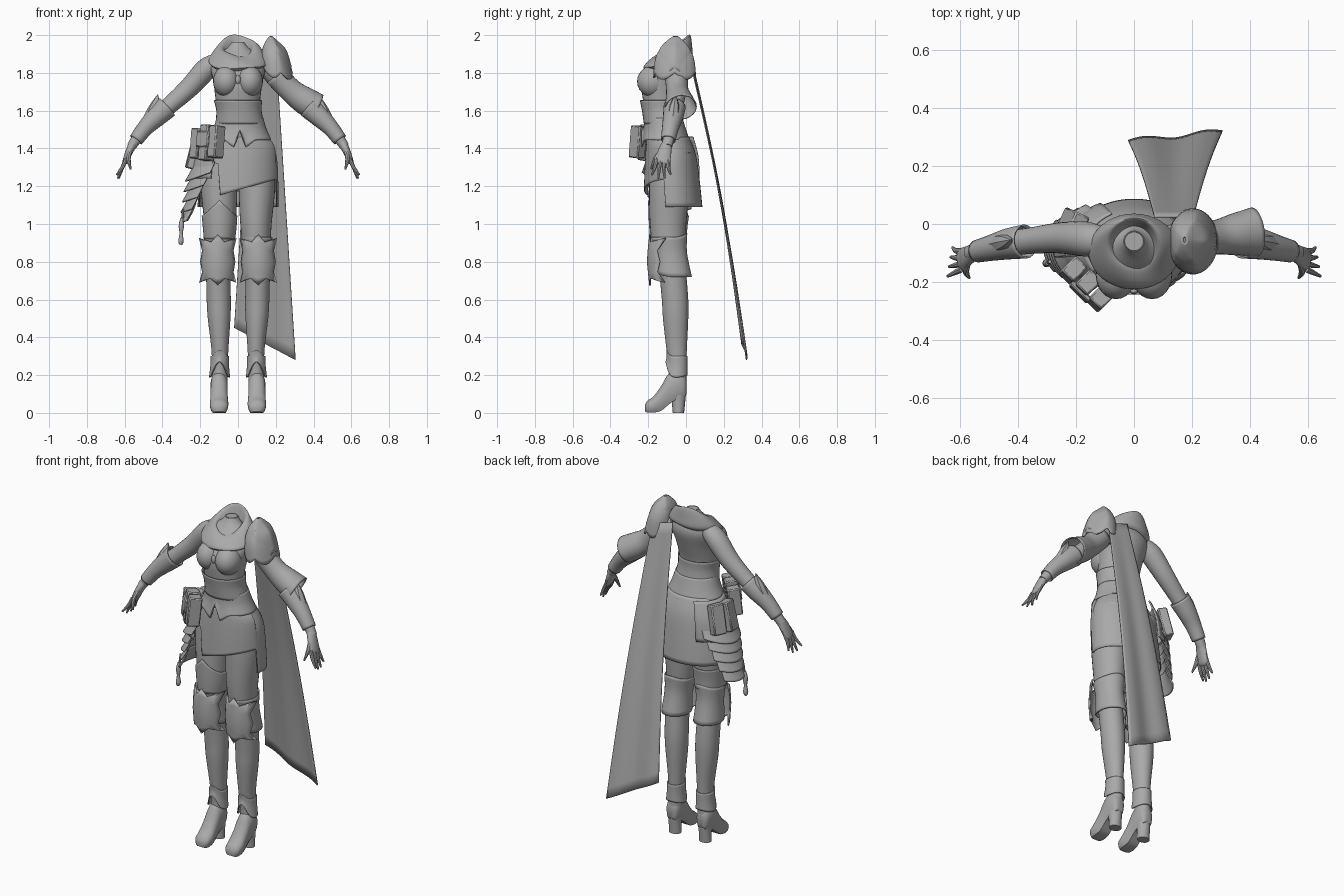
import bpy, bmesh, math
from mathutils import Vector, Matrix

grey = bpy.data.materials.new("plain grey")
grey.diffuse_color = (0.4, 0.4, 0.4, 1)
TAU = 2 * math.pi


def finish(name, bm, thick=0):
    bmesh.ops.recalc_face_normals(bm, faces=bm.faces[:])
    me = bpy.data.meshes.new(name)
    bm.to_mesh(me)
    bm.free()
    ob = bpy.data.objects.new(name, me)
    bpy.context.collection.objects.link(ob)
    me.materials.append(grey)
    if thick:
        m = ob.modifiers.new("thickness", 'SOLIDIFY')
        m.thickness, m.offset = thick, 0
    return ob


def loft(name, rings, closed=True, cap=True, thick=0):
    bm = bmesh.new()
    vs = [[bm.verts.new(p) for p in r] for r in rings]
    n = len(vs[0])
    for a, b in zip(vs, vs[1:]):
        for i in range(n if closed else n - 1):
            j = (i + 1) % n
            bm.faces.new((a[i], a[j], b[j], b[i]))
    if cap:
        bm.faces.new(vs[0])
        bm.faces.new(vs[-1])
    return finish(name, bm, thick)


def spline(keys, m):
    # smooth interpolation of number tuples
    out = []
    for i in range(len(keys) - 1):
        p = [keys[max(0, min(len(keys) - 1, i + k))] for k in (-1, 0, 1, 2)]
        for s in range(m):
            t = s / m
            out.append([b + t * (c - a) / 2 + t * t * (2 * a - 5 * b + 4 * c - d) / 2
                        + t ** 3 * (3 * b - a - 3 * c + d) / 2 for a, b, c, d in zip(*p)])
    return out + [list(keys[-1])]


def stack(name, keys, m=4, n=32, cap=True, thick=0, shift=None, span=(0, TAU), side=1):
    # keys: z, centre x, centre y, radius x, radius y; shift moves the lower edge
    rows = spline(keys, m)
    full = span[1] - span[0] > 6.2
    rings = []
    for k, (z, cx, cy, rx, ry) in enumerate(rows):
        t = k / (len(rows) - 1)
        ring = []
        for i in range(n):
            a = span[0] + (span[1] - span[0]) * i / (n if full else n - 1)
            c, s = math.cos(a), math.sin(a)
            ring.append((side * (cx + rx * c), cy + ry * s, z + (shift(c, s, t) if shift else 0)))
        rings.append(ring)
    return loft(name, rings, full, cap and full, thick)


def tube(name, keys, m=4, n=20, cap=True, thick=0, side=1):
    # keys: x, y, z, radius in the xz plane, radius across
    rows = spline(keys, m)
    pts = [Vector(r[:3]) for r in rows]
    rings = []
    for i, r in enumerate(rows):
        d = (pts[min(i + 1, len(pts) - 1)] - pts[max(i - 1, 0)]).normalized()
        u = d.cross(Vector((0, 1, 0))).normalized()
        v = d.cross(u)
        ring = [pts[i] + u * r[3] * math.cos(TAU * k / n) + v * r[4] * math.sin(TAU * k / n) for k in range(n)]
        rings.append([(side * p.x, p.y, p.z) for p in ring])
    return loft(name, rings, True, cap, thick)


def ball(name, loc, size, seg=24):
    bm = bmesh.new()
    bmesh.ops.create_uvsphere(bm, u_segments=seg, v_segments=seg // 2, radius=1,
                              matrix=Matrix.Translation(loc) @ Matrix.Diagonal((*size, 1)))
    return finish(name, bm)


def box(name, loc, size, yaw, tilt=0):
    bm = bmesh.new()
    bmesh.ops.create_cube(bm, size=1, matrix=Matrix.Translation(loc) @ Matrix.Rotation(yaw, 4, 'Z')
                          @ Matrix.Rotation(tilt, 4, 'X') @ Matrix.Diagonal((*size, 1)))
    bmesh.ops.bevel(bm, geom=bm.edges[:], offset=0.006, segments=1, affect='EDGES')
    return finish(name, bm)


# torso, corset and chest
stack("torso", [(1.30, 0, -.08, .17, .115), (1.45, .01, -.095, .145, .105), (1.57, .01, -.125, .112, .09),
                (1.65, 0, -.13, .117, .097), (1.75, 0, -.12, .13, .115), (1.83, 0, -.09, .146, .107),
                (1.88, 0, -.075, .13, .085), (1.93, 0, -.065, .06, .05), (1.96, 0, -.06, .036, .036)])
stack("corset", [(1.655, 0, -.135, .125, .106), (1.60, .005, -.13, .117, .1), (1.53, .01, -.12, .126, .1)],
      cap=False, thick=.006)
for s in (-1, 1):
    ball("chest_cup", (s * .062, -.175, 1.755), (.07, .084, .083))
ball("chest_clasp", (0, -.232, 1.765), (.014, .01, .025), 12)


def hem(c, s, t):
    if s > -.5:
        return 0
    return t * t * (.05 - .09 * min(1, abs(c) / .2) + .04 * min(1, max(0, abs(c) - .2) / .3))


stack("jacket_hem", [(1.56, .01, -.12, .12, .098), (1.5, .01, -.112, .138, .108), (1.445, .01, -.11, .163, .125)],
      n=64, cap=False, thick=.008, shift=hem)


# skirt with stepped lower edge
def skirt_edge(c, s, t):
    if s > -.3:
        return .01 * t
    return (.24 if c < -.5 else .1 + .06 * c) * t


stack("skirt", [(1.46, .01, -.095, .147, .108), (1.36, .01, -.08, .19, .13), (1.22, .005, -.073, .205, .143),
                (1.08, 0, -.068, .212, .152)], n=96, cap=False, thick=.006, shift=skirt_edge)

# neck and cowl
stack("neck", [(1.86, 0, -.07, .04, .04), (1.955, 0, -.06, .036, .036), (1.952, 0, -.06, .03, .03),
               (1.90, 0, -.06, .028, .028)], m=2)
rings = []
for cy, rx, ry, z, tilt in spline([(-.085, .13, .105, 1.84, .04), (-.095, .156, .13, 1.86, .04),
                                   (-.087, .14, .12, 1.895, .045), (-.075, .108, .102, 1.933, .055),
                                   (-.066, .086, .085, 1.944, .055), (-.062, .068, .07, 1.925, .05),
                                   (-.06, .045, .045, 1.87, .02)], 4):
    rings.append([(rx * math.cos(a), cy + ry * math.sin(a), z + tilt * math.sin(a) + .006 * math.sin(3 * a + z * 30))
                  for a in [TAU * i / 40 for i in range(40)]])
loft("cowl", rings, cap=False)

# layered shoulder guard with scalloped edge
for k, f in enumerate((1, .84)):
    zo = .03 * k
    stack("shoulder_guard", [(1.985 + zo * .2, .174, -.055, .006, .01), (1.955 + zo * .3, .18, -.058, .036 * f, .055 * f),
                             (1.89 + zo, .192, -.06, .067 * f + .004 * k, .097 * f),
                             (1.80 + zo, .203, -.06, .083 * f + .008 * k, .11 * f)],
          n=60, cap=False, thick=.008,
          shift=lambda c, s, t: t * t * (-.035 * abs(math.sin(2.5 * math.atan2(s, c))) + .04 * max(0, -c)))

# cape hanging behind one shoulder
rows = []
for i in range(25):
    t = i / 24
    a = Vector((.07, .025, 1.89)).lerp(Vector((-.02, .287, .45)), t)
    b = Vector((.205, .025, 1.85)).lerp(Vector((.305, .32, .28)), t)
    row = []
    for k in range(17):
        p = a.lerp(b, k / 16)
        p.y += .022 * math.sin(math.pi * t) + .008 * t * math.sin(k / 16 * 3 * math.pi)
        row.append(p)
    rows.append(row)
loft("cape", rows, closed=False, cap=False, thick=.006)

# arms, bracers and hands
for s in (-1, 1):
    tube("arm", [(.11, -.06, 1.86, .045, .05), (.168, -.052, 1.82, .058, .06), (.258, -.048, 1.722, .053, .053),
                 (.36, -.058, 1.63, .046, .045), (.43, -.068, 1.57, .045, .044), (.5, -.083, 1.5, .034, .035),
                 (.565, -.1, 1.41, .025, .027)], side=s)
    tube("bracer", [(.375, -.06, 1.62, .058, .056), (.43, -.068, 1.57, .052, .051), (.49, -.082, 1.51, .041, .042),
                    (.54, -.094, 1.445, .035, .036)], cap=False, thick=.006, side=s)
    tube("bracer_spike", [(.465, -.07, 1.55, .04, .036), (.44, -.062, 1.62, .03, .028),
                          (.425, -.055, 1.685, .002, .002)], side=s, n=8)
    tube("palm", [(.553, -.098, 1.43, .024, .026), (.575, -.112, 1.385, .02, .036), (.595, -.122, 1.335, .016, .038),
                  (.603, -.126, 1.32, .009, .03)], side=s, n=14)
    for k in range(4):
        y = -.093 - .021 * k
        tip = (.625 + .006 * k, y + .012 - .012 * k, 1.262 - .01 * math.sin(k) - .012 * (k in (1, 2)))
        tube("finger", [(.592, y, 1.345, .01, .011), (.612, y - .003 * k, 1.30, .01, .01), (*tip, .005, .005)],
             side=s, n=8, m=3)
    tube("thumb", [(.572, -.13, 1.385, .013, .013), (.58, -.162, 1.345, .012, .012), (.568, -.185, 1.29, .005, .005)],
         side=s, n=8, m=3)
tube("flared_sleeve", [(.2, -.05, 1.79, .06, .06), (.28, -.046, 1.707, .06, .056), (.35, -.036, 1.655, .07, .07),
                       (.415, -.027, 1.618, .072, .082)], cap=False, thick=.006, n=28)


def wrap(x, z):
    # depth of the knee armour surface
    return -.08 - .124 * math.sqrt(max(0, 1 - (x / .102) ** 2)) + .1 * abs(z - .81)


# legs, boots and knee armour
for s in (-1, 1):
    stack("leg", [(1.38, .095, -.08, .095, .11), (1.2, .1, -.088, .097, .107), (1.0, .095, -.095, .083, .096),
                  (.85, .1, -.09, .07, .082), (.75, .105, -.072, .064, .072), (.6, .102, -.058, .064, .07),
                  (.5, .1, -.055, .06, .067), (.35, .096, -.05, .046, .055), (.24, .096, -.045, .041, .046),
                  (.15, .098, -.045, .042, .048)], side=s)
    stack("knee_cuff", [(.93, .1, -.09, .079, .094), (.84, .104, -.08, .07, .082), (.72, .106, -.066, .077, .094)],
          cap=False, thick=.006, side=s, n=48,
          shift=lambda c, q, t: .02 * (1 - t) * max(0, q) ** 3 + .02 * t * max(0, -q) ** 2)
    # knee plate with four spikes, wrapped around the leg
    half = [(0, .945), (.035, .902), (.097, .925), (.08, .86), (.09, .80), (.08, .745), (.096, .69), (.04, .715), (0, .675)]
    bm = bmesh.new()
    grid = []
    for k, z in enumerate((.945, .902, .89, .86, .80, .745, .725, .715, .675)):
        row = []
        for j in range(-6, 7):
            x = half[k][0] * j / 6
            h = z + (half[k][1] - z) * abs(j / 6) ** 2
            row.append(bm.verts.new((s * .107 + x, wrap(x, h), h)))
        grid.append(row)
    for a, b in zip(grid, grid[1:]):
        for j in range(12):
            bm.faces.new((a[j], a[j + 1], b[j + 1], b[j]))
    bmesh.ops.remove_doubles(bm, verts=bm.verts[:], dist=.0005)
    finish("knee_plate", bm, .008)
    stack("ankle_cuff", [(.3, .096, -.048, .046, .054), (.25, .097, -.047, .047, .052), (.2, .098, -.05, .053, .056)],
          n=48, cap=False, thick=.006, side=s,
          shift=lambda c, q, t: (1 - t) * .03 * max(0, -q) ** 4 + t * (.07 * max(0, -q) ** 4 - .012 * c * c))
    # shoe: sections from heel to toe
    rings = []
    for y, lo, hi, r in spline([(.003, .10, .17, .02), (-.01, .085, .2, .036), (-.045, .075, .225, .045), (-.09, .045, .21, .045),
                                (-.13, .012, .145, .046), (-.17, .002, .09, .049), (-.203, .002, .065, .042),
                                (-.218, .008, .042, .02)], 4):
        ring = []
        for k in range(24):
            c, q = math.cos(TAU * k / 24), math.sin(TAU * k / 24)
            q = q if q > 0 else -min(1, 1.5 * abs(q))
            ring.append((s * .1 + r * c, y, (lo + hi) / 2 + (hi - lo) / 2 * q))
        rings.append(ring)
    loft("shoe", rings)
    stack("heel", [(.12, .1, -.042, .04, .044), (.06, .1, -.04, .036, .036), (0, .1, -.04, .036, .03)], n=16, side=s)

# pointed thigh guard on one leg
stack("thigh_guard", [(1.08, -.098, -.092, .092, .106), (1.0, -.097, -.095, .087, .1), (.92, -.098, -.093, .08, .095)],
      n=48, cap=False, thick=.005, shift=lambda c, q, t: (1 - t) * (.08 * max(0, 1 - 1.1 * abs(c)) * (q < 0) - .035))

# hip panel and overlapping scales
stack("hip_panel", [(1.46, 0, -.08, .165, .13), (1.36, 0, -.08, .222, .16), (1.24, 0, -.08, .25, .168)],
      n=28, thick=.008, span=(2.05, 4.1))
for i in range(5):
    z, r = 1.33 - .055 * i, .228 + .008 * i
    stack("hip_scale", [(z, 0, -.08, r, .155), (z - .04, 0, -.08, r + .02, .166), (z - .085, 0, -.08, r + .05, .18)],
          n=24, thick=.007, span=(2.2 + .1 * i, 4.15 - .13 * i),
          shift=lambda c, q, t: .1 * (c + 1) * t - .02 * t)

# belt pouches
for k in range(3):
    p = Vector((-.21, -.16, 1.425)).lerp(Vector((-.115, -.255, 1.435)), k / 2)
    box("front_pouch", p, (.06, .072, (.16, .19, .17)[k]), math.radians(-45), math.radians(-6))
box("pouch_flap", (-.185, -.235, 1.45), (.09, .02, .085), math.radians(-45), math.radians(-6))
for x, y, yaw in ((-.232, -.075, -85), (-.21, .005, -115)):
    box("side_pouch", (x, y, 1.375), (.078, .055, .17), math.radians(yaw), math.radians(-14))

# hanging tassel
tube("tassel_cord", [(-.29, -.13, 1.08, .006, .006), (-.297, -.135, .99, .008, .008)], n=8)
tube("tassel", [(-.297, -.135, 1.03, .008, .008), (-.3, -.135, .99, .014, .014), (-.301, -.135, .95, .009, .009),
                (-.302, -.135, .91, .014, .014), (-.303, -.135, .89, .008, .008)], n=10)

bpy.ops.object.select_all(action='SELECT')
bpy.context.view_layer.objects.active = bpy.context.collection.objects[0]
bpy.ops.object.shade_smooth_by_angle(angle=math.radians(40))
